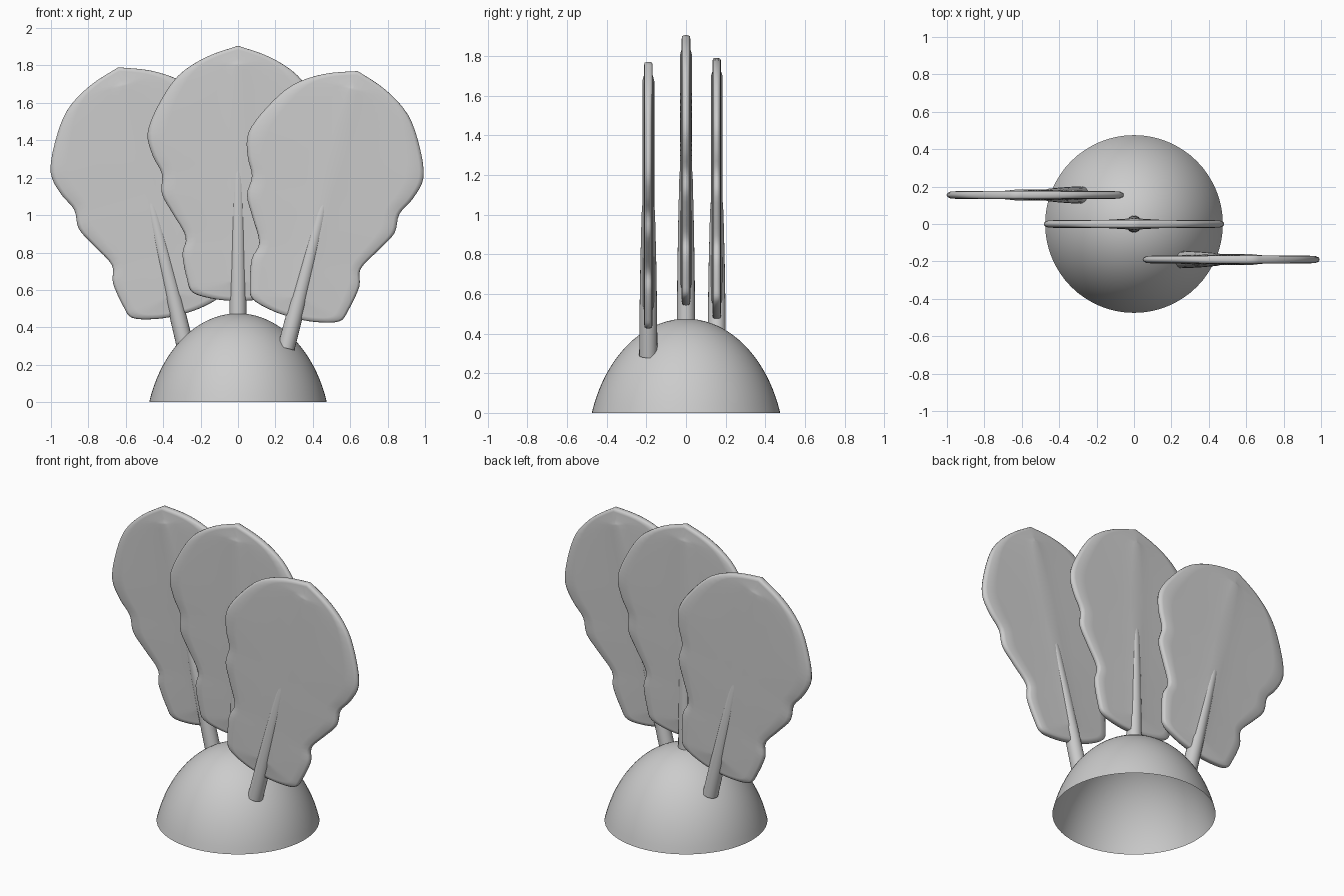
import bpy, bmesh, math
from mathutils import Vector

if "Cube" in bpy.data.objects:
    bpy.data.objects.remove(bpy.data.objects["Cube"])


def finish(bm, name, angle=40):
    bmesh.ops.remove_doubles(bm, verts=bm.verts, dist=0.0005)
    bmesh.ops.dissolve_degenerate(bm, edges=bm.edges, dist=0.0001)
    bmesh.ops.recalc_face_normals(bm, faces=bm.faces)
    mesh = bpy.data.meshes.new(name)
    bm.to_mesh(mesh)
    bm.free()
    ob = bpy.data.objects.new(name, mesh)
    bpy.context.collection.objects.link(ob)
    bpy.ops.object.select_all(action='DESELECT')
    ob.select_set(True)
    bpy.context.view_layer.objects.active = ob
    bpy.ops.object.shade_smooth_by_angle(angle=math.radians(angle))
    return ob


def bridge(bm, a, b):
    n = len(a)
    for i in range(n):
        j = (i + 1) % n
        bm.faces.new((a[i], a[j], b[j], b[i]))


def lathe(name, profile, segs):
    bm = bmesh.new()
    rings = [[bm.verts.new((r * math.cos(2 * math.pi * k / segs),
                            r * math.sin(2 * math.pi * k / segs), z))
              for k in range(segs)] for r, z in profile]
    for a, b in zip(rings, rings[1:]):
        bridge(bm, a, b)
    return finish(bm, name)


def smooth_path(pts, steps=4):
    # Catmull-Rom through the half outline
    p = [Vector(q) for q in pts]
    p = [p[0]] + p + [p[-1]]
    out = []
    for i in range(1, len(p) - 2):
        a, b, c, d = p[i - 1:i + 3]
        for k in range(steps):
            t = k / steps
            out.append(0.5 * (2 * b + (c - a) * t + (2 * a - 5 * b + 4 * c - d) * t * t
                              + (3 * b - a - 3 * c + d) * t ** 3))
    return out + [p[-1]]


# half outline of a feather, origin at its tip
HALF = [(0, 0), (.17, -.06), (.32, -.16), (.425, -.315), (.483, -.465),
        (.457, -.585), (.407, -.685), (.407, -.79), (.35, -.895),
        (.28, -1.02), (.297, -1.115), (.272, -1.25), (.24, -1.32),
        (.12, -1.355), (0, -1.365)]


def vane(name):
    half = smooth_path(HALF)
    outline = half + [Vector((-p.x, p.y)) for p in reversed(half[1:-1])]
    bm = bmesh.new()
    # (distance from spine, half thickness): rounded rim, flat web, raised spine
    section = [(1, 0), (.99, .011), (.95, .019), (.8, .022), (.3, .022), (.1, .028), (0, .03)]
    for side in (-1, 1):
        rings = []
        for s, t in section:
            ring = []
            for p in outline:
                zc = min(max(p.y, -1.25), -.1)
                ring.append(bm.verts.new((p.x * s, side * t, zc + (p.y - zc) * s)))
            rings.append(ring)
        for a, b in zip(rings, rings[1:]):
            bridge(bm, a, b)
    return finish(bm, name, 60)


def feather(label, tip, angle, quill_top, quill_bottom):
    length = quill_top - quill_bottom
    shape = [(.046, 0), (.044, .25), (.04, .5), (.034, .75), (.025, .88), (.014, .96), (0, 1)]
    quill = lathe(label + "_quill", [(r, quill_bottom + t * length) for r, t in shape], 20)
    for ob in (vane(label + "_vane"), quill):
        ob.location = tip
        ob.rotation_euler = (0, math.radians(angle), 0)


# dome, open underneath
T0 = math.radians(18)
dome = []
for i in range(21):
    t = T0 + (math.pi / 2 - T0) * i / 20
    dome.append((.4995 * math.cos(t), .687 * (math.sin(t) - math.sin(T0))))
lathe("dome_base", dome, 64)

# three fanned feathers
feather("left_feather", (-.64, .155, 1.79), -13.5, -.56, -1.53)
feather("centre_feather", (0, 0, 1.905), 0, -.475, -1.47)
feather("right_feather", (.64, -.19, 1.77), 14.5, -.55, -1.53)
